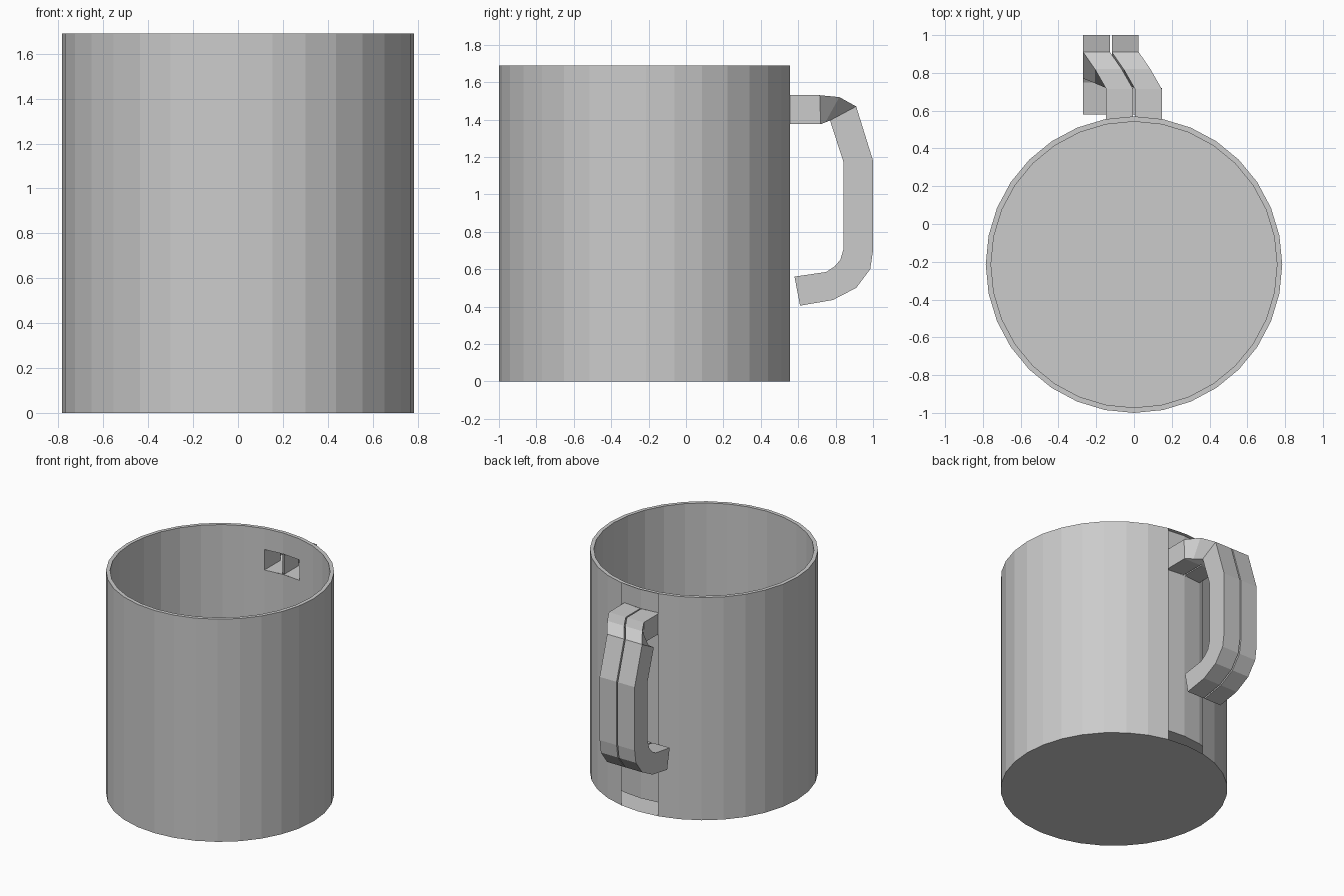
import bpy, bmesh, math

if "Cube" in bpy.data.objects:
    bpy.data.objects.remove(bpy.data.objects["Cube"])

N, CY, R_OUT, R_IN = 32, -0.215, 0.785, 0.757
H, FLOOR = 1.69, 0.09
HOLE = (1.375, 1.53)          # opening where the handle joins


def pt(r, i, z):
    a = 2 * math.pi * i / N   # i = 0 is the back (+y)
    return (r * math.sin(a), CY + r * math.cos(a), z)


def finish(bm, name, normals=True):
    bmesh.ops.remove_doubles(bm, verts=bm.verts, dist=0.0005)
    if normals:
        bmesh.ops.recalc_face_normals(bm, faces=bm.faces)
    me = bpy.data.meshes.new(name)
    bm.to_mesh(me)
    bm.free()
    ob = bpy.data.objects.new(name, me)
    bpy.context.collection.objects.link(ob)
    return ob


# Cup body: double wall, outer skin left open on the strip behind the handle
bm = bmesh.new()


def face(points):
    bm.faces.new([bm.verts.new(p) for p in points])


def wall(r, i, z0, z1, inward=False):
    q = [pt(r, i, z0), pt(r, i, z1), pt(r, i + 1, z1), pt(r, i + 1, z0)]
    face(q[::-1] if inward else q)


for i in range(N):
    back = i in (0, N - 1)
    if back:
        wall(R_IN, i, FLOOR, HOLE[0], True)
        wall(R_IN, i, HOLE[1], H, True)
    else:
        wall(R_OUT, i, 0, H)
        wall(R_IN, i, FLOOR, H, True)
    face([pt(R_OUT, i, H), pt(R_IN, i, H), pt(R_IN, i + 1, H), pt(R_OUT, i + 1, H)])
face([pt(R_OUT, i, 0) for i in range(N)])
face([pt(R_IN, i, FLOOR) for i in range(N)][::-1])
finish(bm, "cup_body", normals=False)

# Handle stations: sideways shift, outer (y, z), inner (y, z)
STATIONS = [
    (0.0, (0.715, 1.53), (0.72, 1.375)),
    (-0.06, (0.82, 1.52), (0.745, 1.385)),
    (-0.122, (0.91, 1.47), (0.77, 1.395)),
    (-0.122, (1.0, 1.18), (0.843, 1.17)),
    (-0.122, (1.0, 0.70), (0.843, 0.71)),
    (-0.122, (0.985, 0.60), (0.825, 0.65)),
    (-0.122, (0.91, 0.50), (0.795, 0.615)),
    (-0.122, (0.785, 0.435), (0.75, 0.585)),
    (-0.122, (0.61, 0.405), (0.58, 0.56)),
]
GAP = 0.005


def handle_half(name, x0, x1):
    bm = bmesh.new()

    def ring(points):
        return [bm.verts.new(p) for p in points]

    def wall_y(x):
        return CY + R_IN * math.cos(math.pi / 16 * min(1, abs(x) / 0.145))

    rings = [ring([(x0, wall_y(x0), HOLE[1]), (x1, wall_y(x1), HOLE[1]),
                   (x1, wall_y(x1), HOLE[0]), (x0, wall_y(x0), HOLE[0])])]
    for dx, (yo, zo), (yi, zi) in STATIONS:
        rings.append(ring([(x0 + dx, yo, zo), (x1 + dx, yo, zo),
                           (x1 + dx, yi, zi), (x0 + dx, yi, zi)]))
    for a, b in zip(rings, rings[1:]):
        for k in range(4):
            j = (k + 1) % 4
            bm.faces.new([a[k], a[j], b[j], b[k]])
    bm.faces.new(rings[-1])   # lower end cap
    finish(bm, name)


# Handle: two slim square tubes side by side
handle_half("handle_left_half", -0.147, -GAP)
handle_half("handle_right_half", GAP, 0.147)
